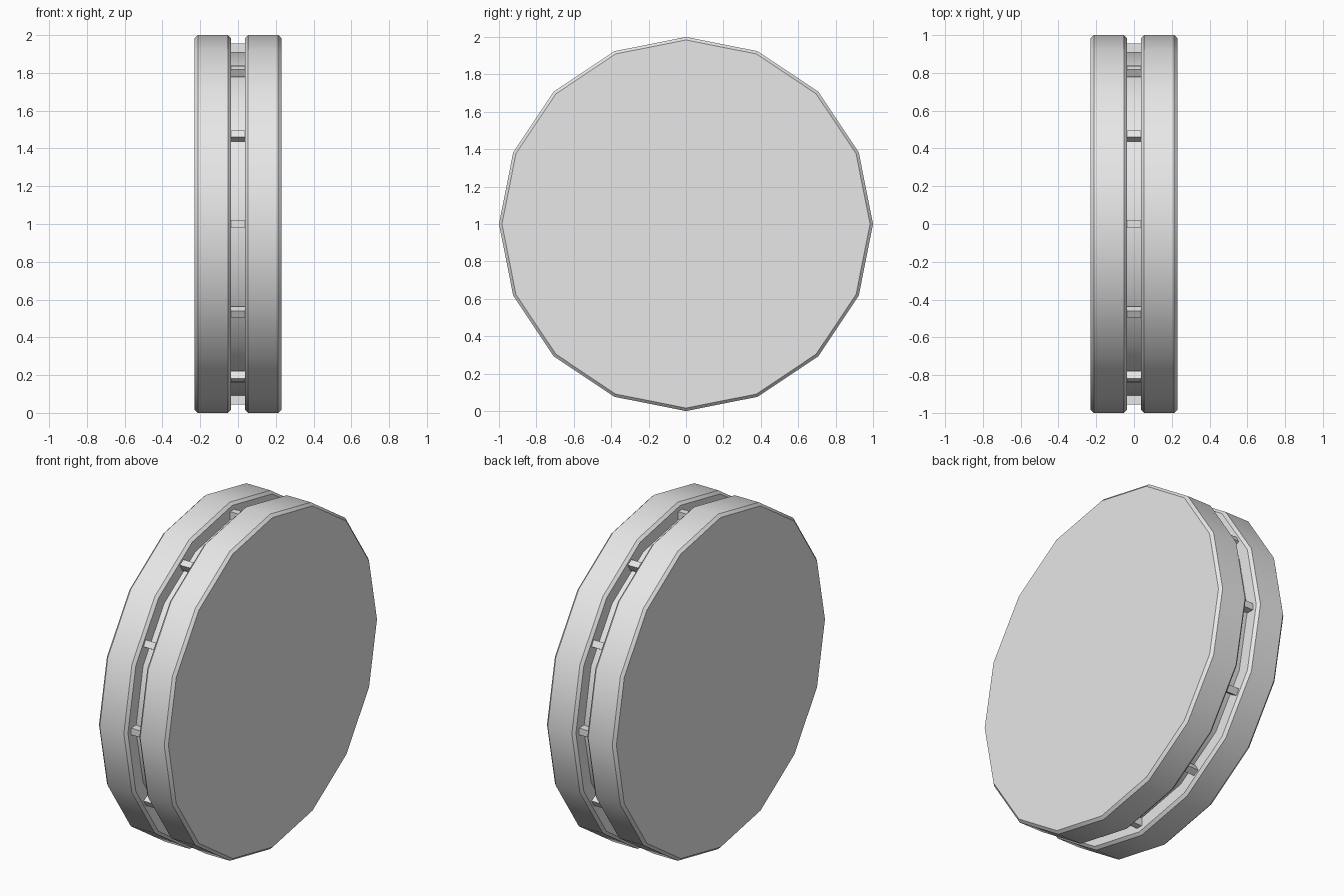
import bpy, bmesh, math
from mathutils import Matrix

if "Cube" in bpy.data.objects:
    bpy.data.objects.remove(bpy.data.objects["Cube"], do_unlink=True)

grey = bpy.data.materials.new("light_grey")
grey.use_nodes = True
grey.diffuse_color = (0.8, 0.8, 0.8, 1)
grey.node_tree.nodes["Principled BSDF"].inputs["Base Color"].default_value = (0.8, 0.8, 0.8, 1)

SIDES = 16
TURN = 2 * math.pi / SIDES


def lathe(name, profile):
    """Sweep (x, radius) points around the x axis and cap both ends."""
    bm = bmesh.new()
    rings = [[bm.verts.new((x, r * math.sin(i * TURN), 1 + r * math.cos(i * TURN)))
              for i in range(SIDES)] for x, r in profile]
    for a, b in zip(rings, rings[1:]):
        for i in range(SIDES):
            j = (i + 1) % SIDES
            bm.faces.new((a[i], a[j], b[j], b[i]))
    bm.faces.new(rings[0])
    bm.faces.new(rings[-1])
    return finish(name, bm)


def finish(name, bm):
    bmesh.ops.recalc_face_normals(bm, faces=bm.faces)
    mesh = bpy.data.meshes.new(name)
    bm.to_mesh(mesh)
    bm.free()
    mesh.materials.append(grey)
    obj = bpy.data.objects.new(name, mesh)
    bpy.context.collection.objects.link(obj)
    bpy.ops.object.select_all(action="DESELECT")
    obj.select_set(True)
    bpy.context.view_layer.objects.active = obj
    bpy.ops.object.shade_smooth_by_angle(angle=math.radians(30))
    return obj


# Two chamfered discs
INNER, OUTER, CHAMFER = 0.038, 0.229, 0.016
for side, s in (("left", 1), ("right", -1)):
    lathe(side + "_disc", [(s * INNER, 1 - CHAMFER), (s * (INNER + CHAMFER), 1),
                           (s * (OUTER - CHAMFER), 1), (s * OUTER, 1 - CHAMFER)])

# Recessed core joining the discs
lathe("core", [(-0.045, 0.91), (0.045, 0.91)])

# Twelve square pins bridging the gap
bm = bmesh.new()
for i in range(12):
    place = (Matrix.Translation((0, 0, 1)) @ Matrix.Rotation(i * math.pi / 6, 4, "X")
             @ Matrix.Translation((0, 0, 0.932)) @ Matrix.Diagonal((0.09, 0.04, 0.046, 1)))
    bmesh.ops.create_cube(bm, size=1, matrix=place)
finish("spacer_pins", bm)
